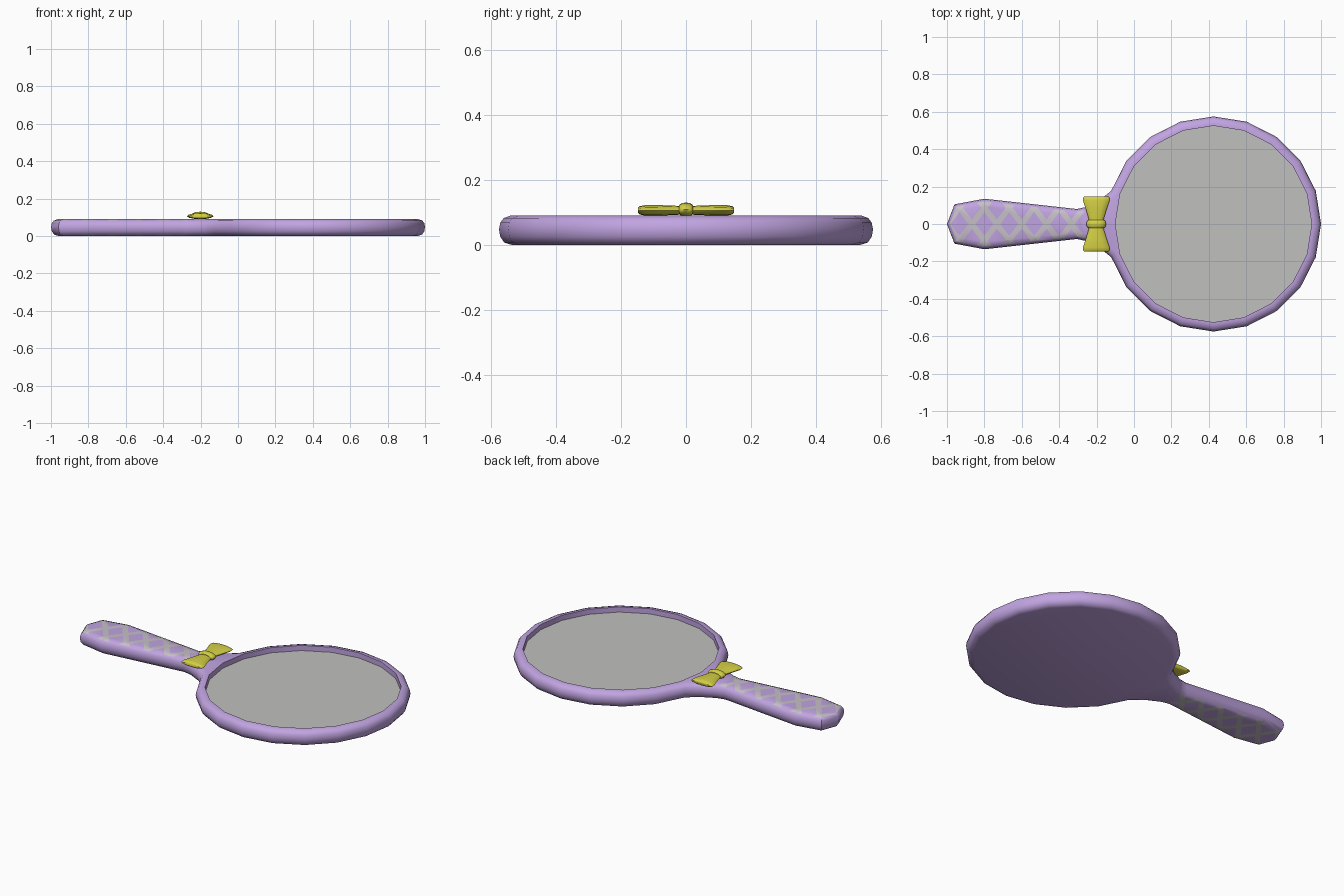
import bpy, bmesh
from math import cos, sin, pi, radians
from mathutils import Vector

if "Cube" in bpy.data.objects:
    bpy.data.objects.remove(bpy.data.objects["Cube"])


def material(name, rgb):
    m = bpy.data.materials.new(name)
    m.use_nodes = True
    m.diffuse_color = (*rgb, 1)
    m.node_tree.nodes["Principled BSDF"].inputs["Base Color"].default_value = (*rgb, 1)
    return m


LILAC = material("lilac", (0.53, 0.37, 0.75))
NET = material("pale_grey_net", (0.56, 0.53, 0.57))
GLASS = material("silver_glass", (0.53, 0.53, 0.52))
YELLOW = material("bow_yellow", (0.66, 0.63, 0.06))


def finish(bm, name, mats, angle=40):
    bmesh.ops.recalc_face_normals(bm, faces=bm.faces[:])
    mesh = bpy.data.meshes.new(name)
    bm.to_mesh(mesh)
    bm.free()
    for m in mats:
        mesh.materials.append(m)
    ob = bpy.data.objects.new(name, mesh)
    bpy.context.collection.objects.link(ob)
    bpy.ops.object.select_all(action='DESELECT')
    ob.select_set(True)
    bpy.context.view_layer.objects.active = ob
    bpy.ops.object.shade_smooth_by_angle(angle=radians(angle))
    return ob


def ring(bm, points):
    return [bm.verts.new(p) for p in points]


def bridge(bm, a, b):
    n = len(a)
    for i in range(n):
        j = (i + 1) % n
        bm.faces.new((a[i], a[j], b[j], b[i]))


def ring_edges(bm, r):
    return [bm.edges.get((r[i - 1], r[i])) for i in range(len(r))]


# Head is a 20-sided disc, the handle joins it with a short flared neck
SIDES, RADIUS, HOLE = 20, 0.575, 0.525
CENTRE = Vector((1 - RADIUS, 0))


def circle(r):
    return [CENTRE + r * Vector((cos(2 * pi * i / SIDES), sin(2 * pi * i / SIDES)))
            for i in range(SIDES)]


handle_side = [Vector(p) for p in
               [(-0.18, 0.13), (-0.26, 0.09), (-0.305, 0.08), (-0.8, 0.135), (-0.96, 0.105)]]
upper = circle(RADIUS)[:10] + handle_side + [Vector((-1, 0))]
outline = upper + [Vector((p.x, -p.y)) for p in upper[-2:0:-1]]


def inset(points, d):
    out = []
    for i, p in enumerate(points):
        a = (p - points[i - 1]).normalized()
        b = (points[(i + 1) % len(points)] - p).normalized()
        na, nb = Vector((a.y, -a.x)), Vector((b.y, -b.x))
        out.append(p - d * (na + nb) / (1 + na.dot(nb)))
    return out


# Body: rounded edge lofted around the outline, with a round pocket on top
bm = bmesh.new()
profile = [(0.038, 0), (0.016, 0.007), (0.004, 0.025), (0, 0.047),
           (0.004, 0.068), (0.014, 0.082), (0.035, 0.09)]
rings = [ring(bm, [(p.x, p.y, z) for p in inset(outline, d)]) for d, z in profile]
for a, b in zip(rings, rings[1:]):
    bridge(bm, a, b)
rim = ring(bm, [(p.x, p.y, 0.09) for p in circle(HOLE)])
floor = ring(bm, [(p.x, p.y, 0.055) for p in circle(HOLE)])
bridge(bm, rim, floor)
bm.faces.new(floor)
bmesh.ops.triangle_fill(bm, use_beauty=True,
                        edges=ring_edges(bm, rings[-1]) + ring_edges(bm, rim))
bmesh.ops.triangle_fill(bm, use_beauty=True, edges=ring_edges(bm, rings[0]))
bmesh.ops.recalc_face_normals(bm, faces=bm.faces[:])

# Diamond net cut into the flat sides of the handle
GRIP_END, START, STEP_X, STEP_Y, BAND = -0.27, -0.8, 0.133, 0.175, 0.14


def cut(faces, co, no):
    geom = set(faces)
    for f in faces:
        geom.update(f.edges)
        geom.update(f.verts)
    bmesh.ops.bisect_plane(bm, geom=list(geom), dist=1e-5, plane_co=co, plane_no=no)
    bm.normal_update()


def grip_faces():
    return [f for f in bm.faces
            if abs(f.normal.z) > 0.8 and f.calc_center_median().x < GRIP_END]


cut(bm.faces[:], (GRIP_END, 0, 0), (1, 0, 0))
for sign in (1, -1):
    for k in range(-3, 6):
        for edge in (k + 0.5 - BAND, k + 0.5 + BAND):
            no = Vector((1 / STEP_X, sign / STEP_Y, 0)).normalized()
            cut(grip_faces(), (START + STEP_X * edge, 0, 0), no)
for f in grip_faces():
    c = f.calc_center_median()
    u, v = [(c.x - START) / STEP_X + s * c.y / STEP_Y for s in (1, -1)]
    if max(abs(u - round(u)), abs(v - round(v))) > 0.5 - BAND:
        f.material_index = 1
finish(bm, "mirror_frame_and_handle", [LILAC, NET])

# Glass plate lying in the pocket
bm = bmesh.new()
low, high = [ring(bm, [(p.x, p.y, z) for p in circle(HOLE - 0.001)]) for z in (0.054, 0.06)]
bridge(bm, low, high)
bm.faces.new(low)
bm.faces.new(high)
finish(bm, "mirror_glass", [GLASS])


# Bow: flattened oval sections lofted along y
def loft(name, stations, z, x=-0.202, sides=12):
    bm = bmesh.new()
    rs = [ring(bm, [(x + w * cos(2 * pi * i / sides), y, z + h * sin(2 * pi * i / sides))
                    for i in range(sides)]) for y, w, h in stations]
    for a, b in zip(rs, rs[1:]):
        bridge(bm, a, b)
    bm.faces.new(rs[0])
    bm.faces.new(rs[-1])
    return finish(bm, name, [YELLOW], 50)


wing = [(0.0, 0.035, 0.012), (0.03, 0.041, 0.014), (0.08, 0.056, 0.016),
        (0.125, 0.071, 0.016), (0.142, 0.07, 0.013), (0.148, 0.062, 0.007)]
for side, name in ((1, "bow_wing_back"), (-1, "bow_wing_front")):
    loft(name, [(side * y, w, h) for y, w, h in wing], 0.106)
loft("bow_knot", [(-0.021, 0.042, 0.014), (-0.014, 0.05, 0.02), (0, 0.052, 0.022),
                  (0.014, 0.05, 0.02), (0.021, 0.042, 0.014)], 0.108)
